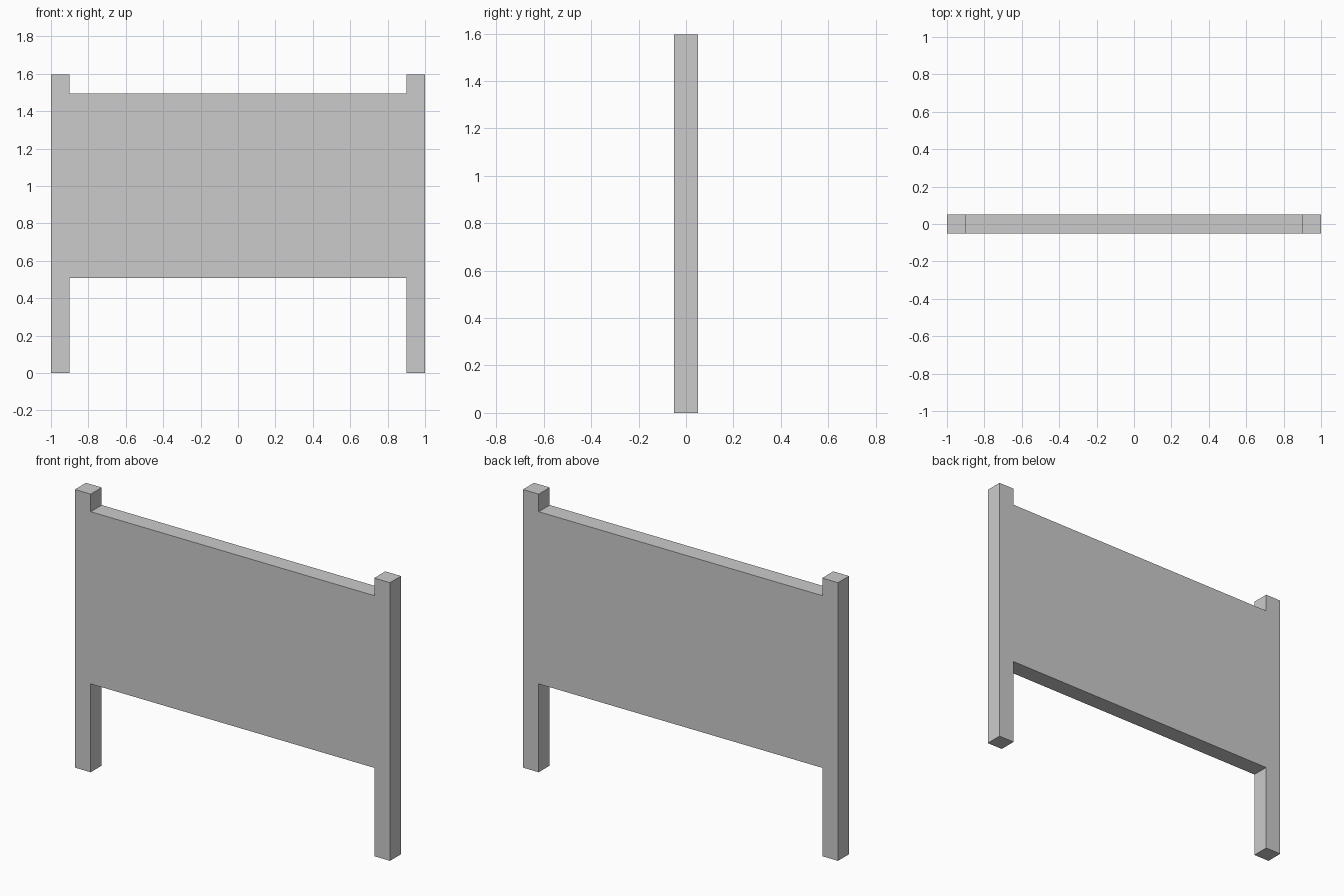
import bpy, bmesh

if "Cube" in bpy.data.objects:
    bpy.data.objects.remove(bpy.data.objects["Cube"])

HALF_DEPTH = 0.05
POST_IN, POST_OUT = 0.90, 1.0
PANEL_LOW, PANEL_HIGH, TOP = 0.507, 1.495, 1.596

# One-piece board with two posts: right half outline, mirrored to the left
right = [(POST_IN, PANEL_LOW), (POST_IN, 0), (POST_OUT, 0),
         (POST_OUT, TOP), (POST_IN, TOP), (POST_IN, PANEL_HIGH)]
outline = right + [(-x, z) for x, z in reversed(right)]

bm = bmesh.new()
face = bm.faces.new([bm.verts.new((x, -HALF_DEPTH, z)) for x, z in outline])

# Give the flat outline its thickness
extruded = bmesh.ops.extrude_face_region(bm, geom=[face], use_keep_orig=True)
verts = [g for g in extruded["geom"] if isinstance(g, bmesh.types.BMVert)]
bmesh.ops.translate(bm, verts=verts, vec=(0, 2 * HALF_DEPTH, 0))
bmesh.ops.recalc_face_normals(bm, faces=bm.faces)

mesh = bpy.data.meshes.new("board_with_posts")
bm.to_mesh(mesh)
bm.free()
bpy.context.collection.objects.link(bpy.data.objects.new("board_with_posts", mesh))
